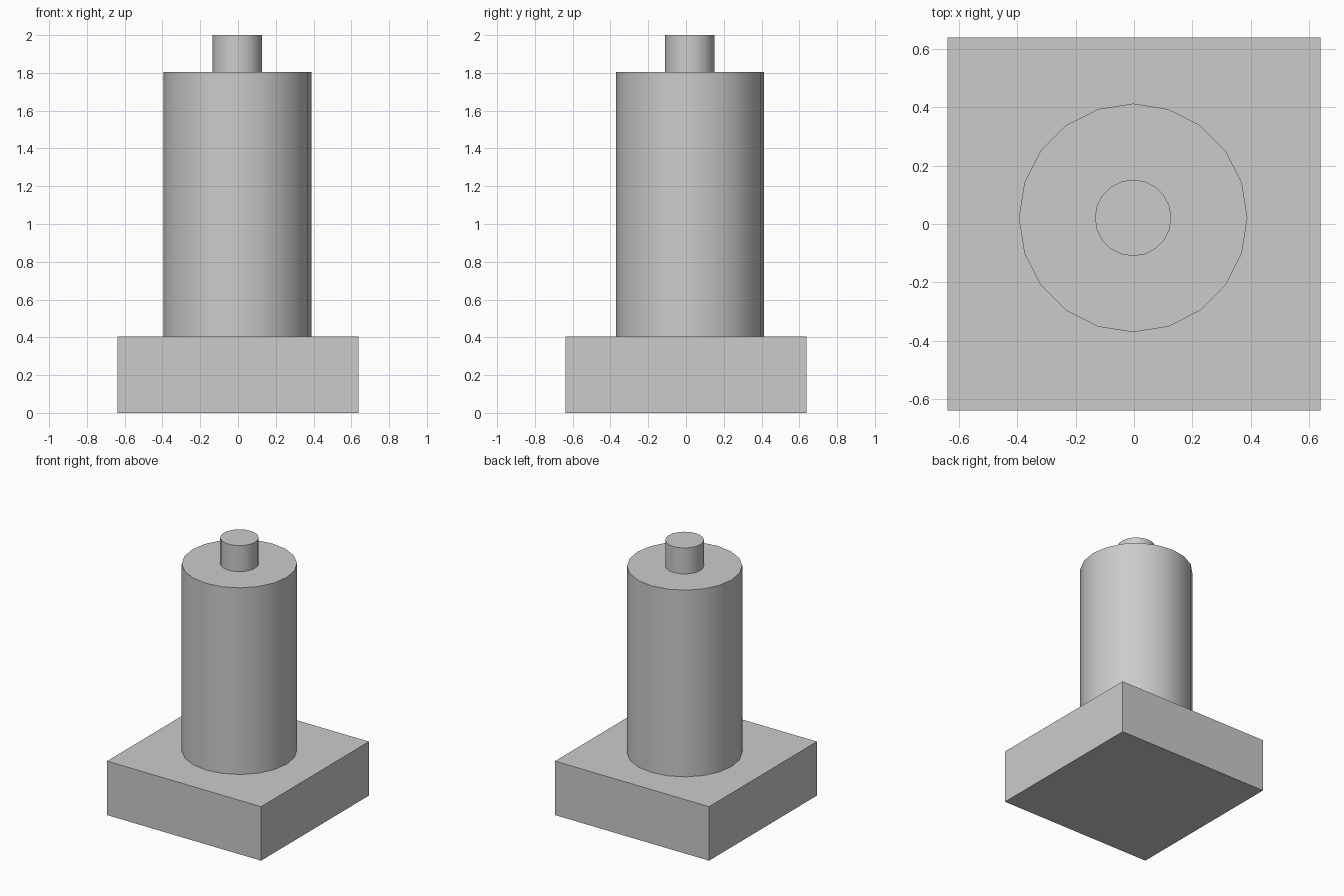
import bpy

if "Cube" in bpy.data.objects:
    bpy.data.objects.remove(bpy.data.objects["Cube"])

AXIS_X, AXIS_Y = -0.003, 0.021  # shared axis of the round parts


def add_cylinder(name, radius, z0, z1, sides=20):
    bpy.ops.mesh.primitive_cylinder_add(
        vertices=sides, radius=radius, depth=z1 - z0,
        location=(AXIS_X, AXIS_Y, (z0 + z1) / 2))
    obj = bpy.context.object
    obj.name = name
    bpy.ops.object.shade_smooth_by_angle()
    return obj


# Square base block
bpy.ops.mesh.primitive_cube_add(size=1, location=(0, 0, 0.2025))
base = bpy.context.object
base.name = "base"
base.scale = (1.278, 1.278, 0.405)
bpy.ops.object.transform_apply(location=False, rotation=False, scale=True)

# Main column and the small peg on top
add_cylinder("column", 0.392, 0.405, 1.805)
add_cylinder("top_peg", 0.131, 1.805, 2.0)
